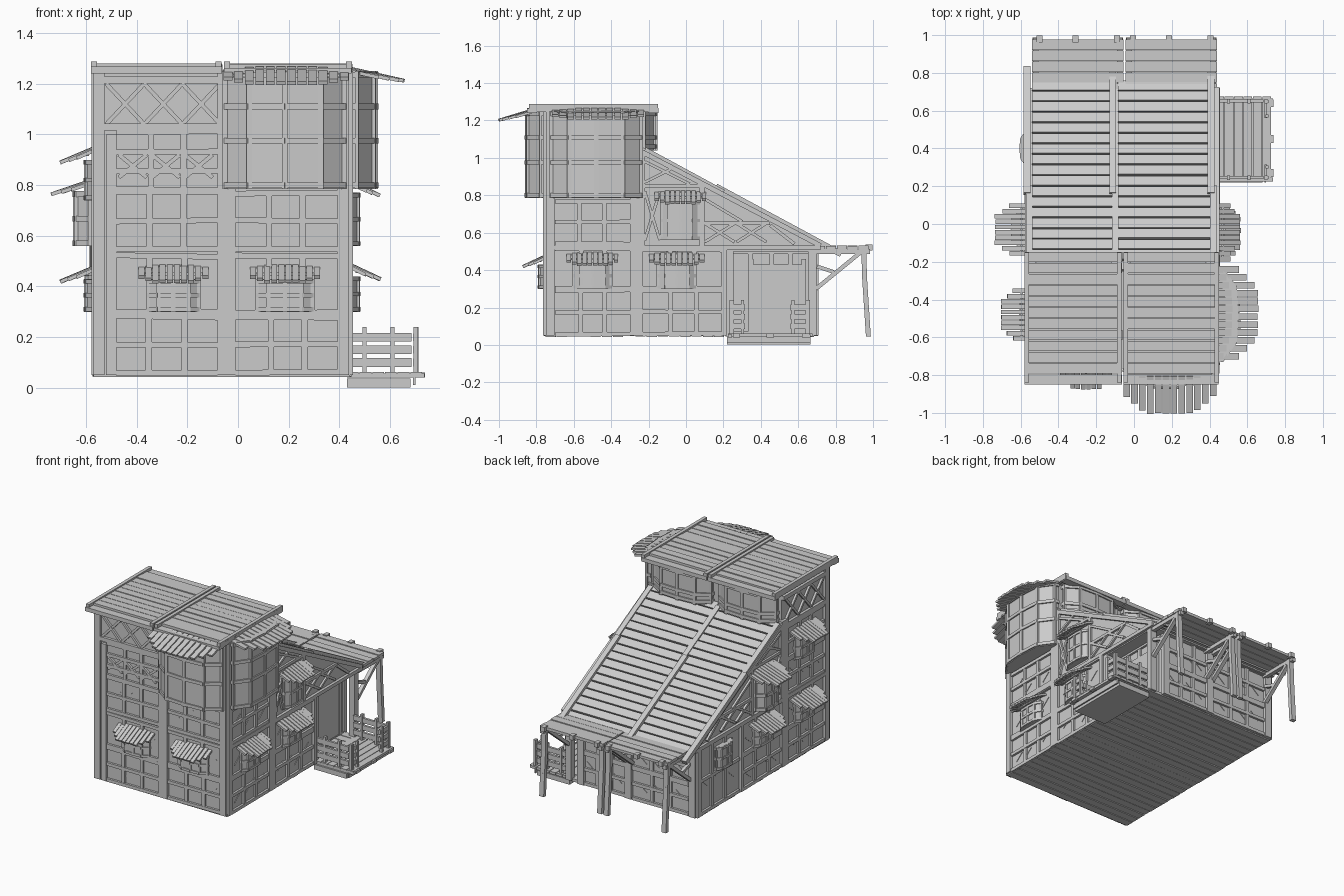
import bpy, bmesh, random
from mathutils import Vector, Matrix

if "Cube" in bpy.data.objects:
    bpy.data.objects.remove(bpy.data.objects["Cube"])

random.seed(4)
parts = {}


def part(name):
    return parts.setdefault(name, bmesh.new())


def beam(name, a, b, w, t, up=(0, 0, 1)):
    """Box from a to b: w across, t along 'up'."""
    a, b = Vector(a), Vector(b)
    d = b - a
    x = d.normalized()
    z = Vector(up)
    z = (z - x * z.dot(x)).normalized()
    y = z.cross(x)
    m = Matrix((x * d.length, y * w, z * t)).transposed().to_4x4()
    m.translation = (a + b) / 2
    bmesh.ops.create_cube(part(name), size=1, matrix=m)


def box(name, x0, x1, y0, y1, z0, z1):
    m = Matrix.Translation(((x0+x1)/2, (y0+y1)/2, (z0+z1)/2)) @ Matrix.Diagonal((x1-x0, y1-y0, z1-z0, 1))
    bmesh.ops.create_cube(part(name), size=1, matrix=m)


def prism(name, pts, shift):
    bm = part(name)
    f = bm.faces.new([bm.verts.new(p) for p in pts])
    r = bmesh.ops.extrude_face_region(bm, geom=[f])
    bmesh.ops.translate(bm, vec=shift, verts=[v for v in r["geom"] if isinstance(v, bmesh.types.BMVert)])
    bm.faces.index_update()


class Wall:
    """Wall plane: u runs along it, n points out, v is height."""
    def __init__(self, name, origin, u, n):
        self.name, self.o, self.u, self.n = name, Vector(origin), Vector(u), Vector(n)

    def p(self, u, n, v):
        return self.o + self.u * u + self.n * n + Vector((0, 0, v))

    def bar(self, u0, v0, u1, v1, w=.026, d=.02, n=.004, kind="timbers"):
        beam(self.name + "_" + kind, self.p(u0, n, v0), self.p(u1, n, v1), w, d, self.n)

    def panel(self, u0, u1, v0, v1, cols=3, rows=2, marks=True):
        # timber grid with faint diagonal glints on the glass
        for i in range(1, cols):
            u = u0 + (u1 - u0) * i / cols + random.uniform(-.006, .006)
            self.bar(u, v0, u, v1, .024, .018)
        for j in range(rows + 1):
            v = v0 + (v1 - v0) * j / rows
            self.bar(u0, v + random.uniform(-.004, .004), u1, v + random.uniform(-.004, .004), .022, .022)
        if marks:
            for k in range(4):
                u = u0 + (u1 - u0) * (.1 + .22 * k)
                v = v0 + (v1 - v0) * random.uniform(.15, .5)
                self.bar(u, v, u + .06, v + .05, .005, .006, .001, "glass_glints")

    def cross(self, u0, u1, v0, v1):
        self.bar(u0, v0, u1, v1, .016, .018)
        self.bar(u0, v1, u1, v0, .016, .022)

    def bay(self, name, u, w, v0, v1, depth, trims):
        # faceted bay with mullions and bands
        plan = [(-1, 0), (-1, .3), (-.6, .92), (0, 1), (.6, .92), (1, .3), (1, 0)]
        q = [(u + a * w / 2, b * depth) for a, b in plan]
        prism(name + "_body", [self.p(a, b, v0) for a, b in q], Vector((0, 0, v1 - v0)))
        t = min(.022, depth * .4)
        for a, b in q[1:-1]:
            beam(name + "_mullions", self.p(a, b, v0), self.p(a, b, v1), t, t * .6, self.n)
        for v in trims:
            for (a, b), (c, d) in zip(q, q[1:]):
                beam(name + "_bands", self.p(a, b, v), self.p(c, d, v), t * .8, t)

    def awning(self, name, u, w, v, reach, drop, count, start=0):
        # slats, shorter and lower toward the ends
        for i in range(count):
            s = -1 + 2 * (i + .5) / count
            f = min(1, 1 - (abs(s) - .5) * 1.1)
            sag = max(0, abs(s) - .4) * .02
            uu, r = u + s * w / 2, start + (reach - start) * f + random.uniform(-.003, .003)
            beam(name + "_slats", self.p(uu, start, v - sag), self.p(uu, r, v - sag - drop * f),
                 w / count * .84, .014)
        beam(name + "_batten", self.p(u - w * .42, start + .035, v - .03), self.p(u + w * .42, start + .035, v - .03), .014, .012)

    def window(self, name, u, v0, v1, w=.2, d=.042, aw=.28, reach=.125):
        self.bay(name, u, w, v0, v1, d, (v0 + .01, (v0 + v1) / 2, v1 - .01))
        if aw:
            self.awning(name + "_awning", u, aw, v1 + .05, reach, .06, 10)


# main masses, with the porch corner recessed
box("tower_walls", -.56, .435, -.745, -.25, .05, 1.255)
box("rear_walls", -.56, .435, -.25, .22, .05, .52)
box("rear_walls", -.56, .33, .22, .69, .05, .52)
prism("gable_walls", [(-.56, y, z) for y, z in [(-.25, .5), (.72, .5), (.72, .525), (-.25, 1.045)]], Vector((.995, 0, 0)))
for i in range(24):
    y = -.75 + i * .06
    box("floor_planks", -.57, .44 + random.uniform(0, .006), y, y + .054, .042 + random.uniform(0, .005), .062)

front = Wall("front", (0, -.745, 0), (1, 0, 0), (0, -1, 0))
right = Wall("right", (.435, 0, 0), (0, 1, 0), (1, 0, 0))
left = Wall("left", (-.56, 0, 0), (0, 1, 0), (-1, 0, 0))
back = Wall("back", (0, .69, 0), (1, 0, 0), (0, 1, 0))
tower_back = Wall("tower_back", (0, -.25, 0), (1, 0, 0), (0, 1, 0))

# front timber framing
for u, w in [(-.55, .045), (-.5, .04), (-.045, .07), (.415, .045)]:
    front.bar(u, .05, u, 1.25 if u != -.5 else 1.0, w, .03)
for a, b in [(-.48, -.08), (-.01, .395)]:
    front.panel(a, b, .06, .28)
    front.panel(a, b, .3, .52, 3, 1)
    front.panel(a, b, .55, .77)
front.panel(-.48, -.08, .78, 1.01, 3, 3, False)
for k in range(3):
    front.cross(-.47 + k * .13, -.36 + k * .13, .83, .92)
for v in (1.03, 1.215):
    front.bar(-.56, v, -.06, v, .028, .03)
for k in range(3):
    front.cross(-.52 + k * .15, -.37 + k * .15, 1.04, 1.2)

# side timber framing
for wl in (right, left):
    for u, top, w in [(-.725, 1.25, .045), (-.265, 1.06, .07), (.205, .52, .03)]:
        wl.bar(u, .05, u, top, w, .03)
    for a, b in [(-.7, -.3), (-.23, .19)]:
        wl.panel(a, b, .06, .29)
        wl.panel(a, b, .3, .51, 3, 1)
    wl.panel(-.7, -.3, .54, .77)
    wl.bar(-.74, .52, .72, .52, .024, .03)
    wl.bar(-.235, .53, -.235, 1.04, .03, .026)
    wl.bar(.085, .53, .085, .87, .026)
    wl.bar(-.23, .85, .11, .85, .02)
    wl.bar(-.22, .87, -.08, .94, .016)
    wl.bar(-.22, .98, .02, .86, .016)
    wl.bar(.09, .65, .45, .65, .02)
    wl.cross(-.22, -.14, .56, .82)
    wl.cross(.1, .26, .55, .65)
    wl.cross(.27, .43, .55, .65)
    wl.bar(.1, .78, .3, .66, .016)
    wl.bar(.45, .64, .58, .54, .018)
    wl.bar(-.25, 1.04, .72, .53, .026, .028)
left.panel(-.7, -.3, .78, 1.0)
left.panel(.23, .67, .06, .51)
left.bar(.675, .05, .675, .52, .045, .03)
for k in range(3):
    left.cross(-.7 + k * .14, -.56 + k * .14, 1.04, 1.2)
for v in (1.02, 1.215):
    left.bar(-.74, v, -.25, v, .028, .03)

# rear timber framing
for u in (-.54, -.05, .315):
    back.bar(u, .05, u, .52, .05, .03)
for a, b in [(-.51, -.08), (-.02, .29)]:
    back.panel(a, b, .06, .27)
    back.panel(a, b, .28, .51)

# small windows and awnings
front.window("front_window_left", -.255, .3, .43, .2)
front.window("front_window_right", .185, .3, .43, .22)
right.window("right_window_front", -.5, .3, .44)
right.window("right_window_rear", -.05, .3, .44, aw=.3)
right.window("right_gable_window", -.03, .56, .77)
left.window("left_window_front", -.48, .3, .43, reach=.14)
left.window("left_window_rear", -.03, .3, .43, reach=.14)
left.window("left_gable_window", -.03, .56, .775, d=.085, reach=.175)
left.window("left_tower_window", -.48, .74, .9, reach=.14)
left.window("left_back_window", .4, .3, .46, .17, .04, aw=0)

# large upper bays
front.bay("front_bay", .185, .47, .785, 1.25, .11, (.8, .975, 1.11, 1.235))
right.bay("right_bay", -.48, .48, .785, 1.25, .11, (.8, .975, 1.11, 1.235))
front.awning("front_bay_awning", .19, .5, 1.262, .255, .06, 12, .06)
right.awning("right_bay_awning", -.47, .5, 1.262, .22, .05, 12, 0)
for n, u in (("back_bay_left", -.32), ("back_bay_right", .18)):
    tower_back.bay(n, u, .43, 1.04, 1.25, .09, (1.06, 1.11, 1.235))

# tower roof planks in two halves
for x0, x1 in [(-.58, -.065), (-.055, .45)]:
    for i in range(12):
        y = -.85 + i * .059
        e = .012 if i in (0, 11) else 0
        box("tower_roof_planks", x0, x1 + random.uniform(-.006, .003), y, y + .054, 1.252 - e, 1.275 - e + random.uniform(0, .005))
    for x in (x0 + .012, x1 - .012):
        box("tower_roof_edges", x - .012, x + .012, -.84, -.15, 1.245, 1.287)

# sloped roof planks and rafters


def slope(y):
    return 1.055 - (y + .25) * .542


nrm = (0, .542, 1)
for x0, x1 in [(-.54, -.115), (-.085, .42)]:
    for i in range(18):
        y = -.25 + i * .056
        beam("sloped_roof_planks", (x0, y + .028, slope(y + .028)), (x1, y + .028, slope(y + .028)),
             .055, .018 + random.uniform(0, .008), nrm)
for x in (-.555, -.1, .42):
    beam("rafters", (x, -.22, slope(-.22) + .004), (x, .2, slope(.2) + .004), .035, .03, nrm)
    beam("rafters", (x - .012, .16, slope(.16) + .014), (x - .012, .83, slope(.83) + .016), .036, .032, nrm)

# rear canopy with bent posts and braces
for x0, x1 in [(-.54, -.055), (-.045, .44)]:
    for i in range(5):
        y = .69 + i * .058
        box("canopy_planks", x0, x1, y, y + .054, .51, .526 + random.uniform(0, .005))
    for x in (x0 + .02, x1 - .02):
        box("canopy_beams", x - .014, x + .014, .68, .985, .485, .512)
        pts = [(.95, .525), (.955, .35), (.965, .2), (.975, .045)]
        for (ya, za), (yb, zb) in zip(pts, pts[1:]):
            beam("canopy_posts", (x, ya, za + .004), (x, yb, zb), .034, .026, (0, 1, 0))
        beam("canopy_braces", (x, .695, .3), (x, .94, .5), .026, .022)
        beam("canopy_braces", (x, .7, .42), (x, .79, .39), .022, .02)
    for k in (.04, .23, .45):
        box("canopy_pegs", x0 + k - .015, x0 + k + .015, .96, .998, .505, .537)

# porch recess: door and corner posts
door = Wall("porch", (.33, 0, 0), (0, 1, 0), (1, 0, 0))
door.panel(.24, .67, .06, .5, 4, 1, False)
door.bar(.49, .06, .49, .43, .28, .016, .004, "door")
for y in (.35, .63):
    door.bar(y, .06, y, .46, .024, .03)
for y, w in ((.235, .04), (.675, .045)):
    box("porch_corner_posts", .395, .44, y - w / 2, y + w / 2, .05, .52)

# porch deck, step and railings
for i in range(6):
    x = .43 + i * .05
    box("porch_deck", x, x + .046, .225, .675, .045, .062)
for y in (.235, .655):
    box("porch_joists", .43, .735, y - .01, y + .01, .04, .056)
box("porch_step", .43, .68, .22, .665, .002, .036)
box("porch_step", .69, .7, .22, .665, .012, .045)
for y in (.245, .65):
    for x in (.5, .61, .7):
        box("rail_posts", x - .008, x + .008, y - .012, y + .012, .05, .24)
    for z in (.1, .15, .2):
        box("side_rails", .435, .685, y - .008, y + .008, z - .017, z + .017)
for a, b in ((.235, .315), (.56, .66)):
    for z in (.1, .15, .2):
        box("front_rails", .69, .705, a, b, z - .015, z + .015)
    for y in (a + .012, b - .012):
        box("rail_posts", .695, .712, y - .008, y + .008, .05, .24)
for y in (.27, .45, .64):
    box("deck_edge_pegs", .71, .738, y - .02, y + .02, .04, .06)

# turn every part into an object
for name, bm in parts.items():
    bmesh.ops.recalc_face_normals(bm, faces=bm.faces[:])
    me = bpy.data.meshes.new(name)
    bm.to_mesh(me)
    bm.free()
    bpy.context.collection.objects.link(bpy.data.objects.new(name, me))
